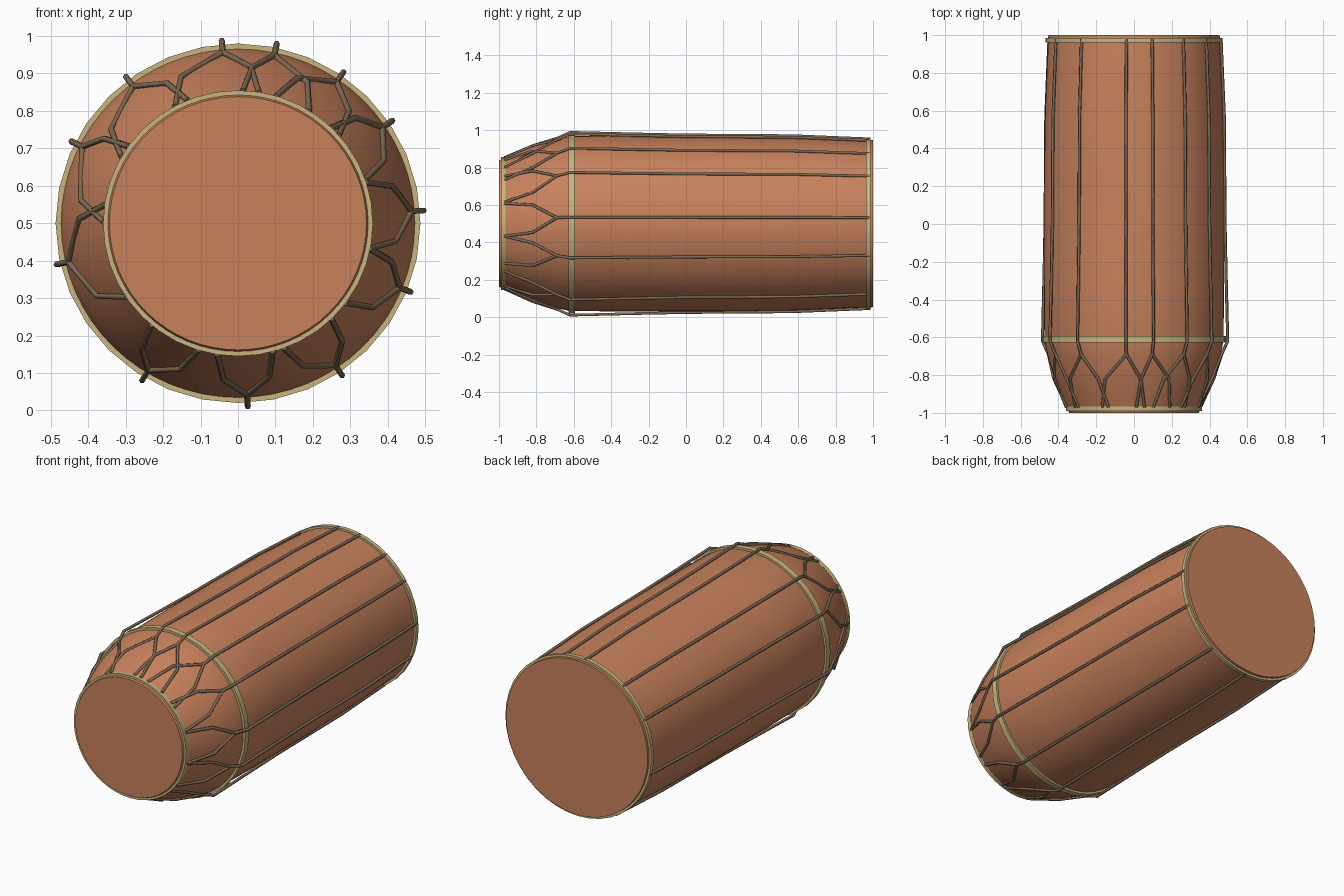
import bpy, bmesh, math

if "Cube" in bpy.data.objects:
    bpy.data.objects.remove(bpy.data.objects["Cube"])

CZ = 0.5     # height of the drum axis
SX = 1.015   # drum is a touch wider than it is tall


def material(name, rgb):
    m = bpy.data.materials.new(name)
    m.diffuse_color = (*rgb, 1)
    m.use_nodes = True
    m.node_tree.nodes["Principled BSDF"].inputs["Base Color"].default_value = m.diffuse_color
    return m


CLAY = material("terracotta", (0.58, 0.222, 0.108))
CANE = material("pale cane", (0.58, 0.46, 0.21))
ROPE = material("brown rope", (0.21, 0.145, 0.088))


def point(r, y, deg):
    a = math.radians(deg)
    return (SX * r * math.cos(a), y, CZ + r * math.sin(a))


def lathe(name, profile, mat, sides, closed=False):
    """Spin (radius, y) points round the drum axis; open profiles get end caps."""
    bm = bmesh.new()
    rings = [[bm.verts.new(point(r, y, 360 * i / sides)) for i in range(sides)]
             for r, y in profile]
    pairs = list(zip(rings, rings[1:]))
    if closed:
        pairs.append((rings[-1], rings[0]))
    else:
        bm.faces.new(rings[0])
        bm.faces.new(rings[-1])
    for a, b in pairs:
        for i in range(sides):
            j = (i + 1) % sides
            bm.faces.new((a[i], a[j], b[j], b[i]))
    bmesh.ops.recalc_face_normals(bm, faces=bm.faces)
    me = bpy.data.meshes.new(name)
    bm.to_mesh(me)
    bm.free()
    me.materials.append(mat)
    ob = bpy.data.objects.new(name, me)
    bpy.context.collection.objects.link(ob)
    bpy.ops.object.select_all(action='DESELECT')
    ob.select_set(True)
    bpy.context.view_layer.objects.active = ob
    bpy.ops.object.shade_smooth_by_angle(angle=math.radians(35))


def hoop(name, y0, y1, r_in, r_out, sides):
    lathe(name, [(r_in, y0), (r_out, y0), (r_out, y1), (r_in, y1)], CANE, sides, True)


# Drum body with flat skins at both ends
lathe("drum_body", [(0.338, -1), (0.382, -0.9), (0.42, -0.8), (0.45, -0.7), (0.467, -0.62),
                    (0.47, -0.3), (0.47, 0.2), (0.464, 0.6), (0.447, 1)], CLAY, 64)

# Hoops at the front rim, shoulder and back rim
hoop("front_hoop", -0.99, -0.965, 0.335, 0.355, 40)
hoop("shoulder_hoop", -0.628, -0.594, 0.455, 0.480, 32)
hoop("back_hoop", 0.962, 0.986, 0.44, 0.461, 40)

# Ropes: each runs from the back hoop over the shoulder, then forks to the front hoop
ropes = bpy.data.curves.new("lacing_ropes", 'CURVE')
ropes.dimensions = '3D'
ropes.bevel_depth = 0.0082
ropes.bevel_resolution = 1
ropes.use_fill_caps = True
ropes.materials.append(ROPE)


def strand(points):
    s = ropes.splines.new('POLY')
    s.points.add(len(points) - 1)
    for p, co in zip(s.points, points):
        p.co = (*co, 1)


# Angle of each rope and the spread of its two front branches, in degrees
LACING = ((4, -15, 14), (34, -15, 12), (55.5, -14, 18), (78, -20, 10),
          (95, -14, 23), (127, -15, 23), (153.5, -9, 26), (193, -21, 21),
          (239, -9, 14), (273, -12, 12), (304, -14, 10), (338, -15, 11))
for deg, low, high in LACING:
    strand([point(r, y, deg) for r, y in
            ((0.455, 0.98), (0.472, 0.57), (0.476, 0), (0.481, -0.25),
             (0.490, -0.62), (0.458, -0.69))])
    for spread in (low, high):
        strand([point(0.458, -0.69, deg),
                point(0.418, -0.82, deg + spread * 0.7),
                point(0.353, -0.97, deg + spread)])

bpy.context.collection.objects.link(bpy.data.objects.new("lacing_ropes", ropes))
